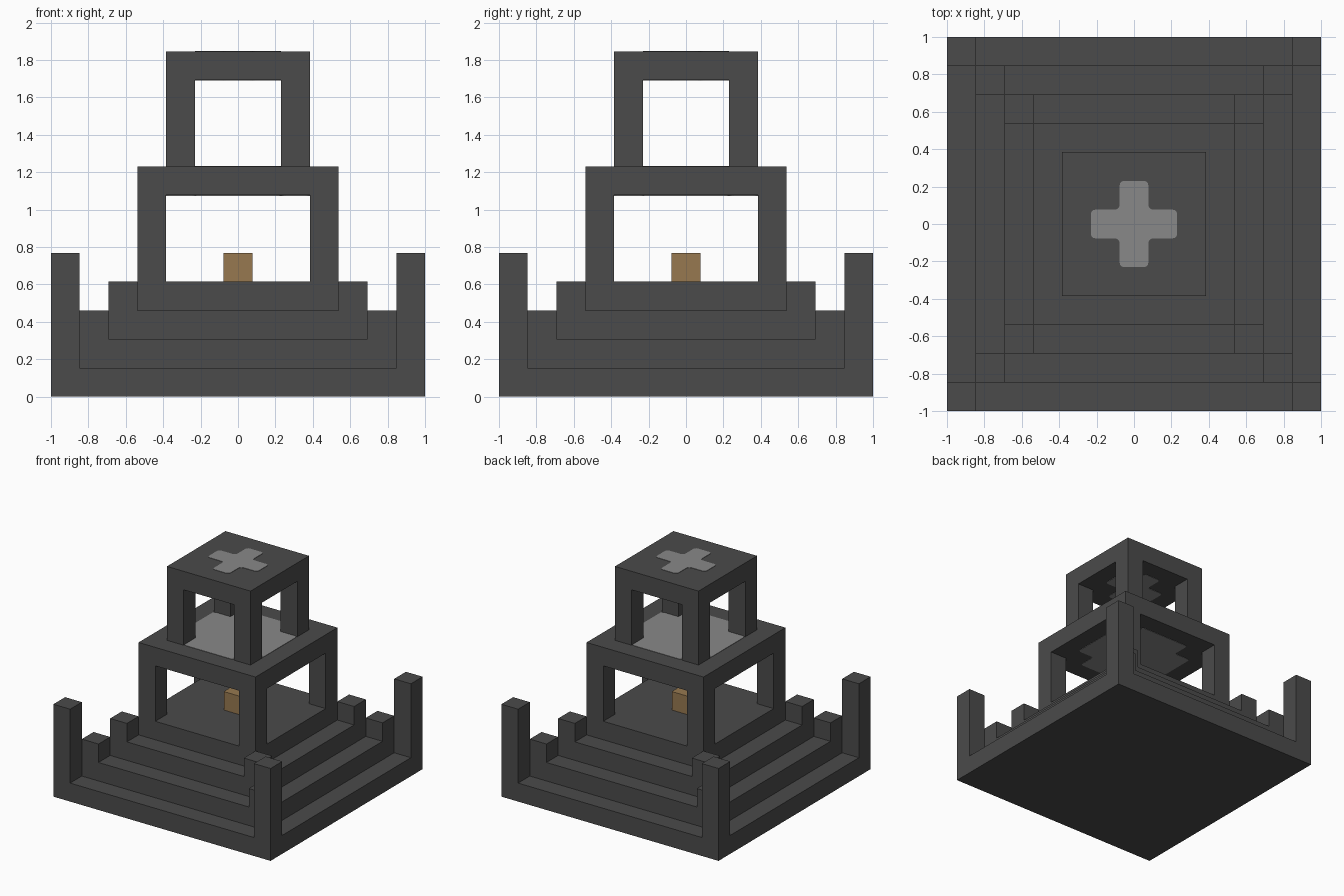
import bpy
import bmesh
from mathutils import Matrix, Vector

U = 2 / 13  # block size

cube = bpy.data.objects.get("Cube")
if cube:
    bpy.data.objects.remove(cube, do_unlink=True)


def material(name, color):
    mat = bpy.data.materials.new(name)
    mat.use_nodes = True
    mat.diffuse_color = (*color, 1)
    mat.node_tree.nodes["Principled BSDF"].inputs["Base Color"].default_value = (*color, 1)
    return mat


dark = material("dark stone", (0.07, 0.07, 0.07))
pale = material("pale grey", (0.25, 0.25, 0.25))
brown = material("brown wood", (0.31, 0.19, 0.08))


def finish(name, bm, mat):
    mesh = bpy.data.meshes.new(name)
    bmesh.ops.recalc_face_normals(bm, faces=bm.faces)
    bm.to_mesh(mesh)
    bm.free()
    mesh.materials.append(mat)
    obj = bpy.data.objects.new(name, mesh)
    bpy.context.collection.objects.link(obj)
    return obj


def add_box(bm, x, y, half, z0, z1):
    """Square block in block units."""
    size = Matrix.Diagonal((2 * half * U, 2 * half * U, (z1 - z0) * U, 1))
    move = Matrix.Translation(Vector((x, y, (z0 + z1) / 2)) * U)
    bmesh.ops.create_cube(bm, size=1, matrix=move @ size)


def slab(name, half, z0, z1, mat=dark):
    bm = bmesh.new()
    add_box(bm, 0, 0, half, z0, z1)
    return finish(name, bm, mat)


def corner_posts(name, half, z0, z1):
    bm = bmesh.new()
    for sx in (-1, 1):
        for sy in (-1, 1):
            add_box(bm, sx * (half - 0.5), sy * (half - 0.5), 0.5, z0, z1)
    return finish(name, bm, dark)


def cross_plate(name, reach, arm, z, thick=0.003):
    """Thin cross with softened corners, centred on a slab surface."""
    quarter = [(reach, -arm), (reach, arm), (arm, arm)]
    bm = bmesh.new()
    verts = []
    for turn in range(4):
        for x, y in quarter:
            for _ in range(turn):
                x, y = -y, x
            verts.append(bm.verts.new((x * U, y * U, z * U - thick)))
    bm.faces.new(verts)
    bmesh.ops.bevel(bm, geom=bm.verts[:], offset=0.025, segments=3,
                    profile=0.5, affect='VERTICES')
    top = bmesh.ops.extrude_face_region(bm, geom=bm.faces[:])["geom"]
    moved = [g for g in top if isinstance(g, bmesh.types.BMVert)]
    bmesh.ops.translate(bm, verts=moved, vec=(0, 0, 2 * thick))
    return finish(name, bm, pale)


# Stepped base with raised corners
for name, half, level, post_top in (("lower", 6.5, 0, 5),
                                    ("middle", 5.5, 1, 3),
                                    ("upper", 4.5, 2, 4)):
    slab(name + "_step", half, level, level + 1)
    corner_posts(name + "_step_corners", half, level + 1, post_top)

# Lower pavilion
slab("lower_floor", 3.5, 3, 4)
corner_posts("lower_pillars", 3.5, 4, 7)
slab("lower_roof", 3.5, 7, 8)
slab("wooden_block", 0.5, 4, 5, brown)

# Upper pavilion
corner_posts("upper_pillars", 2.5, 8, 11)
slab("upper_roof", 2.5, 11, 12)

# Pale panels on both sides of each roof
for name, reach, arm, z in (("lower_ceiling_panel", 2.5, 1.5, 7),
                            ("upper_floor_panel", 2.5, 1.5, 8),
                            ("upper_ceiling_panel", 1.5, 0.5, 11),
                            ("rooftop_panel", 1.5, 0.5, 12)):
    cross_plate(name, reach, arm, z)
